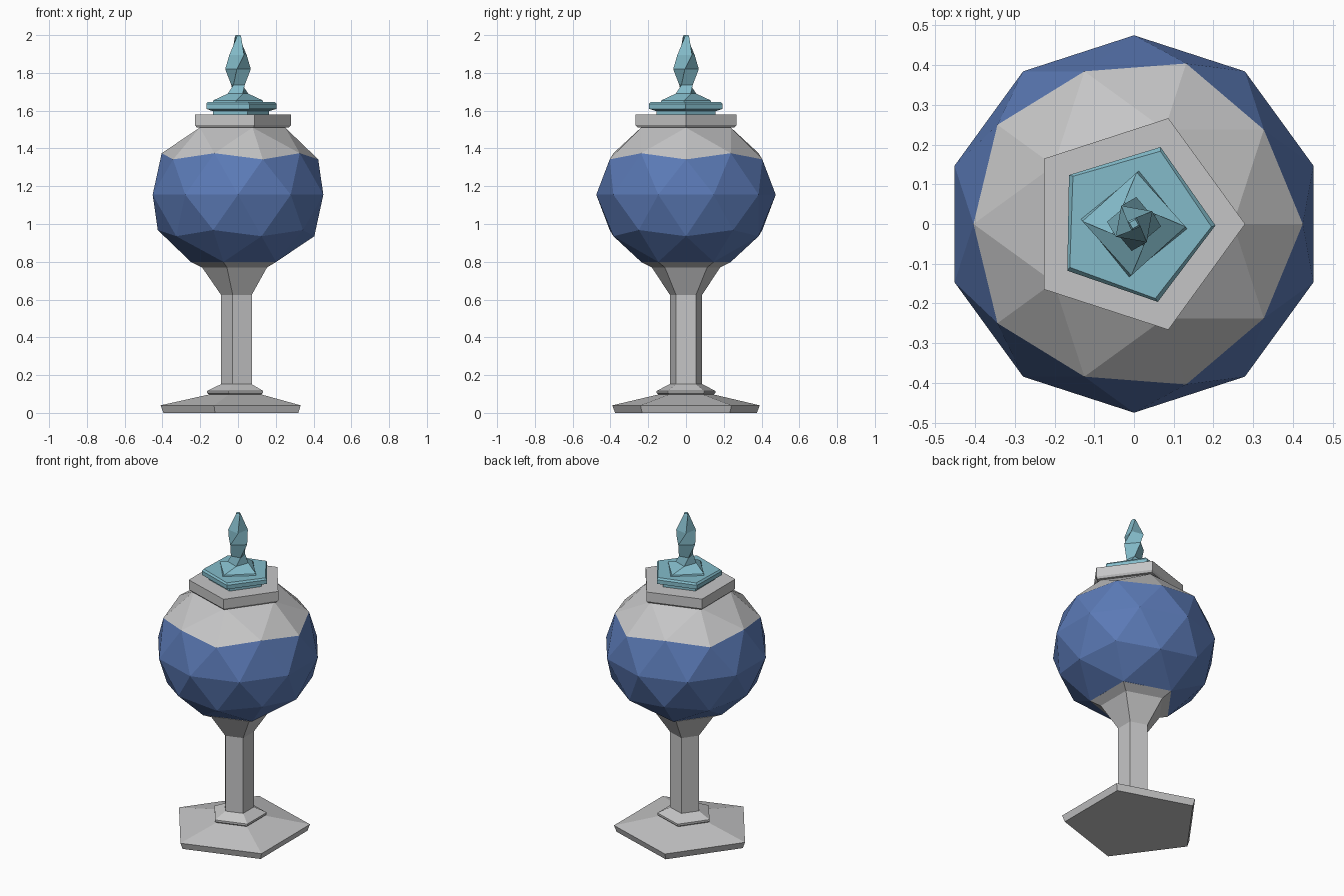
import bpy, bmesh, math

if "Cube" in bpy.data.objects:
    bpy.data.objects.remove(bpy.data.objects["Cube"])


def material(name, rgb):
    m = bpy.data.materials.new(name)
    m.diffuse_color = (*rgb, 1)
    m.use_nodes = True
    m.node_tree.nodes["Principled BSDF"].inputs["Base Color"].default_value = m.diffuse_color
    return m


grey = material("stone grey", (0.56, 0.56, 0.565))
blue = material("deep blue", (0.105, 0.195, 0.47))
cyan = material("pale cyan", (0.23, 0.50, 0.59))


def finish(name, bm, mats):
    me = bpy.data.meshes.new(name)
    bm.to_mesh(me)
    bm.free()
    for m in mats:
        me.materials.append(m)
    ob = bpy.data.objects.new(name, me)
    bpy.context.collection.objects.link(ob)
    return ob


def loft(name, rings, sides, mat, angle=0.0, caps=(True, True)):
    """Stack polygon rings given as (radius, z, optional twist in degrees)."""
    bm = bmesh.new()
    loops = []
    for ring in rings:
        r, z = ring[:2]
        a0 = angle + (ring[2] if len(ring) > 2 else 0)
        loops.append([bm.verts.new((r * math.cos(math.radians(a0 + 360 * i / sides)),
                                    r * math.sin(math.radians(a0 + 360 * i / sides)), z))
                      for i in range(sides)])
    for a, b in zip(loops, loops[1:]):
        for i in range(sides):
            j = (i + 1) % sides
            bm.faces.new((a[i], a[j], b[j], b[i]))
    if caps[0]:
        bm.faces.new(loops[0][::-1])
    if caps[1]:
        bm.faces.new(loops[-1])
    return finish(name, bm, [mat])


# Faceted bowl: squashed icosphere, grey shoulder, open at both poles
R, RZ, CZ = 0.475, 0.418, 1.155
bm = bmesh.new()
bmesh.ops.create_icosphere(bm, subdivisions=2, radius=1)
poles = [v for v in bm.verts if abs(v.co.z) > 0.95]
bmesh.ops.delete(bm, geom=poles, context='VERTS')
for v in bm.verts:
    n = v.co.normalized()
    v.co = (n.x * R, n.y * R, CZ + n.z * RZ)
for f in bm.faces:
    f.material_index = 1 if f.calc_center_median().z > 1.35 else 0
finish("globe_body", bm, [blue, grey])

# Five-sided foot, collar and stem that flares into the bowl
loft("foot", [(0.395, 0), (0.41, 0.04), (0.155, 0.097)], 5, grey, 36)
loft("stem", [(0.15, 0.095), (0.163, 0.105), (0.163, 0.117), (0.09, 0.152),
              (0.09, 0.625), (0.19, 0.77), (0.25, 0.799)], 5, grey, 36, (True, False))

# Rim and lid plate
loft("rim", [(0.27, 1.511), (0.28, 1.523), (0.28, 1.581)], 5, grey)
loft("lid_plate", [(0.165, 1.578), (0.165, 1.597), (0.205, 1.61, -1),
                   (0.205, 1.635, -1), (0.195, 1.646, -2)], 5, cyan)

# Twisted four-sided finial
loft("finial", [(0.135, 1.643, -6), (0.13, 1.655, -3), (0.06, 1.69, 25), (0.043, 1.735, 55),
                (0.068, 1.82, 85), (0.056, 1.895, 125), (0.018, 1.99, 160),
                (0.012, 2.0, 165)], 4, cyan)
